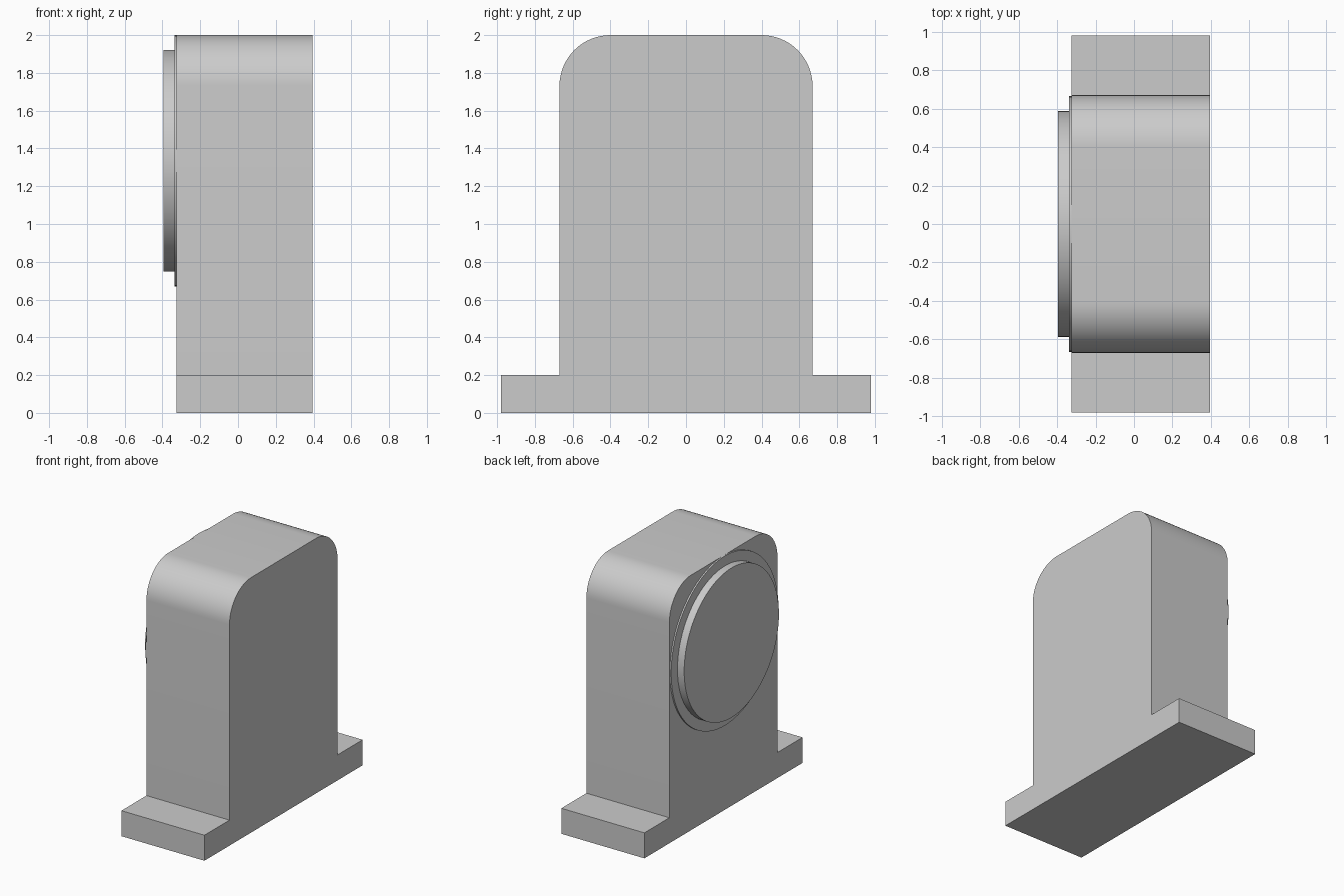
import bpy, bmesh
from math import sin, cos, pi, radians
from mathutils import Matrix, Vector

cube = bpy.data.objects.get("Cube")
if cube:
    bpy.data.objects.remove(cube, do_unlink=True)

GREY = (0.6, 0.6, 0.6, 1.0)
metal = bpy.data.materials.new("plain grey")
metal.use_nodes = True
metal.diffuse_color = GREY
metal.node_tree.nodes["Principled BSDF"].inputs["Base Color"].default_value = GREY

BACK, FACE, LIP, CAP = 0.395, -0.325, -0.337, -0.395   # x planes
HALF, TOP, FILLET = 0.67, 2.0, 0.27
FOOT_HALF, FOOT_TOP = 0.98, 0.2
AXIS_Z = 1.335


def finish(name, bm):
    """Turn a bmesh into a smooth-shaded object with sharp edges kept."""
    bmesh.ops.recalc_face_normals(bm, faces=bm.faces)
    mesh = bpy.data.meshes.new(name)
    bm.to_mesh(mesh)
    bm.free()
    mesh.materials.append(metal)
    obj = bpy.data.objects.new(name, mesh)
    bpy.context.collection.objects.link(obj)
    bpy.ops.object.select_all(action="DESELECT")
    obj.select_set(True)
    bpy.context.view_layer.objects.active = obj
    bpy.ops.object.shade_smooth_by_angle(angle=radians(30))
    return obj


def disc(name, radius, x0, x1):
    """Round plate lying across the x axis."""
    bm = bmesh.new()
    place = Matrix.Translation(((x0 + x1) / 2, 0, AXIS_Z)) @ Matrix.Rotation(pi / 2, 4, "Y")
    bmesh.ops.create_cone(bm, cap_ends=True, segments=96, radius1=radius,
                          radius2=radius, depth=abs(x1 - x0), matrix=place)
    return finish(name, bm)


# Housing with rounded shoulders and a foot flange, as one extruded profile
steps = 16
half = [(FOOT_HALF, 0), (FOOT_HALF, FOOT_TOP), (HALF, FOOT_TOP)]
for i in range(steps + 1):
    a = pi / 2 * i / steps
    half.append((HALF - FILLET + FILLET * cos(a), TOP - FILLET + FILLET * sin(a)))
outline = half + [(-y, z) for y, z in reversed(half)]

bm = bmesh.new()
side = bm.faces.new([bm.verts.new((FACE, y, z)) for y, z in outline])
grown = bmesh.ops.extrude_face_region(bm, geom=[side], use_keep_orig=True)
moved = [v for v in grown["geom"] if isinstance(v, bmesh.types.BMVert)]
bmesh.ops.translate(bm, verts=moved, vec=Vector((BACK - FACE, 0, 0)))
finish("housing", bm)

# Thin lip and raised cap on the right side
disc("cap_lip", 0.665, FACE, LIP)
disc("round_cap", 0.587, LIP, CAP)
